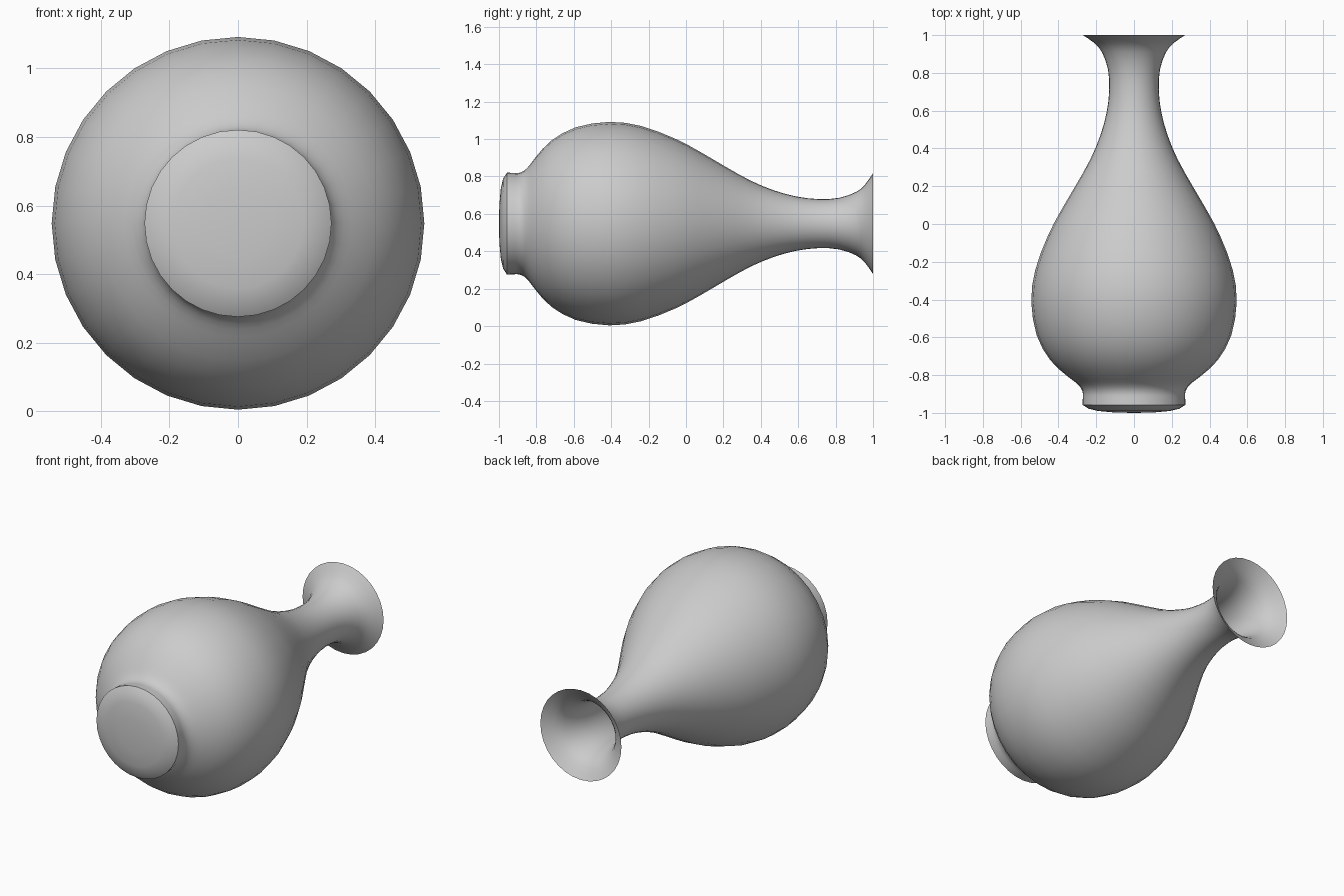
import bpy, bmesh
from math import radians, tau
from mathutils import Vector, Matrix

SIDES = 32
AXIS_HEIGHT = 0.548

cube = bpy.data.objects.get("Cube")
if cube:
    bpy.data.objects.remove(cube)

clay = bpy.data.materials.new("grey clay")
clay.use_nodes = True
GREY = (0.6, 0.6, 0.6, 1)
clay.diffuse_color = GREY
clay.node_tree.nodes["Principled BSDF"].inputs["Base Color"].default_value = GREY


def smooth_profile(points, steps):
    """Catmull-Rom curve through (radius, y) points."""
    p = [Vector(q) for q in points]
    p = [2 * p[0] - p[1]] + p + [2 * p[-1] - p[-2]]
    curve = []
    for a, b, c, d in zip(p, p[1:], p[2:], p[3:]):
        for i in range(steps):
            t = i / steps
            curve.append(0.5 * (2 * b + (c - a) * t + (2 * a - 5 * b + 4 * c - d) * t**2
                                + (3 * b - a - 3 * c + d) * t**3))
    return curve + [p[-2]]


def lathe(name, profile):
    """Spin a (radius, y) profile around the vase's lengthwise axis."""
    bm = bmesh.new()
    verts = [bm.verts.new((0, y, r)) for r, y in profile]
    edges = [bm.edges.new(pair) for pair in zip(verts, verts[1:])]
    bmesh.ops.spin(bm, geom=verts + edges, cent=(0, 0, 0), axis=(0, 1, 0),
                   angle=tau, steps=SIDES, use_duplicate=False)
    bmesh.ops.remove_doubles(bm, verts=bm.verts, dist=0.0005)
    bmesh.ops.recalc_face_normals(bm, faces=bm.faces)
    # Outward faces: the widest ring decides
    f = max(bm.faces, key=lambda f: f.calc_center_median().xz.length)
    c = f.calc_center_median()
    if f.normal.dot(Vector((c.x, 0, c.z))) < 0:
        bmesh.ops.reverse_faces(bm, faces=bm.faces)
    bm.transform(Matrix.Translation((0, 0, AXIS_HEIGHT)))
    mesh = bpy.data.meshes.new(name)
    bm.to_mesh(mesh)
    bm.free()
    obj = bpy.data.objects.new(name, mesh)
    bpy.context.collection.objects.link(obj)
    mesh.materials.append(clay)
    bpy.ops.object.select_all(action="DESELECT")
    obj.select_set(True)
    bpy.context.view_layer.objects.active = obj
    bpy.ops.object.shade_smooth_by_angle(angle=radians(40))
    return obj


# Shallow domed underside, ending in a crisp edge at the foot
underside = [(0, -1), (0.1, -0.998), (0.19, -0.99), (0.24, -0.978), (0.273, -0.957)]

# Foot ring, round belly, narrow neck and flared open mouth
outer = smooth_profile([
    (0.273, -0.957), (0.271, -0.92), (0.271, -0.895), (0.282, -0.867), (0.31, -0.838),
    (0.36, -0.8), (0.444, -0.72), (0.515, -0.59), (0.544, -0.41), (0.522, -0.24),
    (0.455, -0.06), (0.387, 0.07), (0.305, 0.21), (0.23, 0.345), (0.178, 0.47),
    (0.145, 0.59), (0.131, 0.71), (0.138, 0.82), (0.17, 0.91), (0.21, 0.958), (0.27, 1),
], 2)

lathe("vase", underside[:-1] + [tuple(p) for p in outer])
